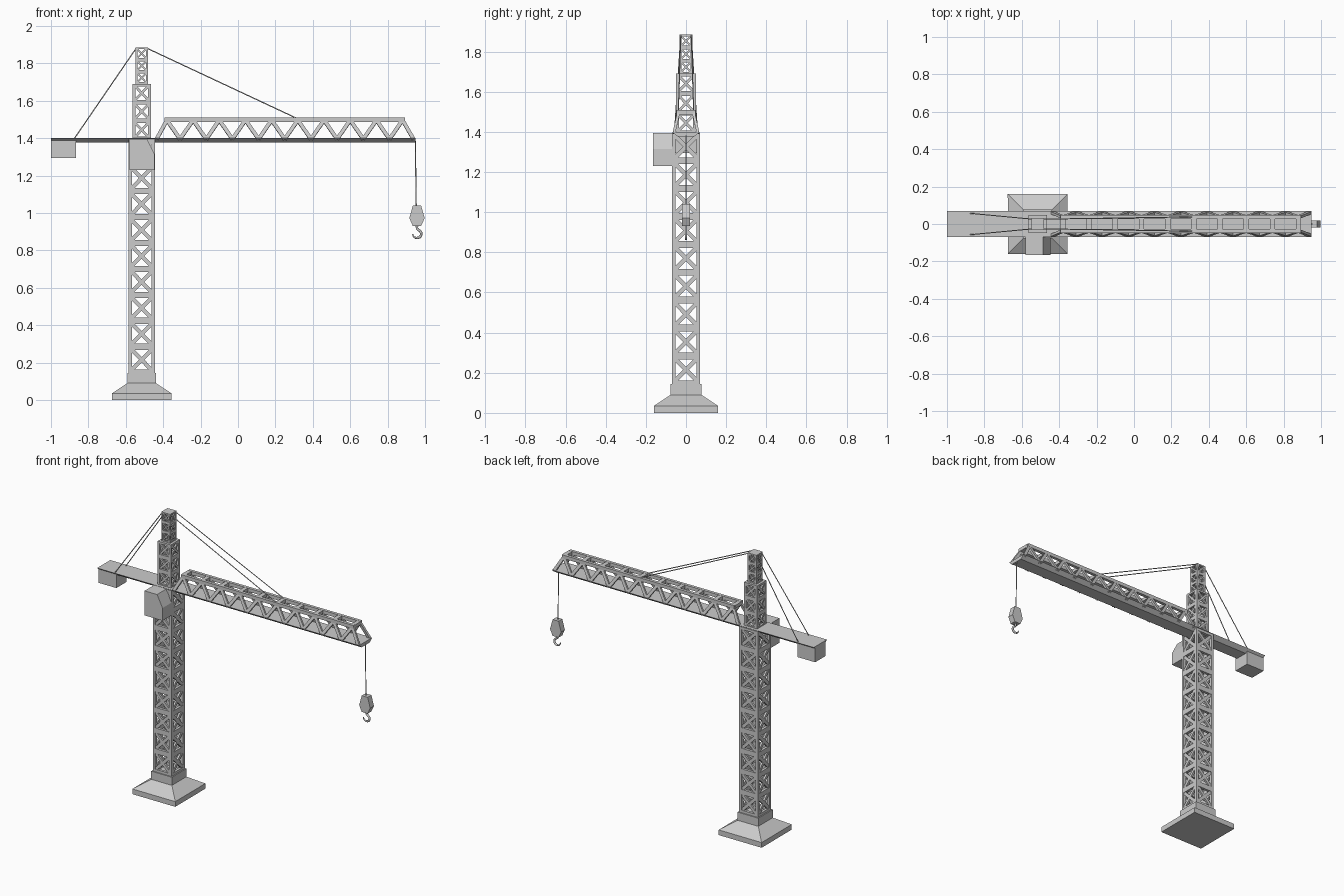
import bpy, bmesh, math
from mathutils import Vector, Matrix

cube = bpy.data.objects.get("Cube")
if cube:
    bpy.data.objects.remove(cube, do_unlink=True)

GREY = (0.6, 0.6, 0.6, 1)
mat = bpy.data.materials.new("light grey")
mat.use_nodes = True
mat.diffuse_color = GREY
mat.node_tree.nodes["Principled BSDF"].inputs["Base Color"].default_value = GREY

TX = -0.515           # tower axis
DECK = 1.40           # top of the jib deck


def finish(name, bm):
    bmesh.ops.recalc_face_normals(bm, faces=bm.faces)
    mesh = bpy.data.meshes.new(name)
    bm.to_mesh(mesh)
    bm.free()
    mesh.materials.append(mat)
    obj = bpy.data.objects.new(name, mesh)
    bpy.context.collection.objects.link(obj)
    return obj


def box(bm, x0, x1, y0, y1, z0, z1):
    size = Matrix.Diagonal((x1 - x0, y1 - y0, z1 - z0, 1))
    mid = Matrix.Translation(((x0 + x1) / 2, (y0 + y1) / 2, (z0 + z1) / 2))
    bmesh.ops.create_cube(bm, size=1, matrix=mid @ size)


def beam(bm, p, q, width, depth, normal):
    """Rectangular bar from p to q, with its depth along the normal."""
    p, q = Vector(p), Vector(q)
    a = (q - p).normalized()
    n = Vector(normal)
    n = (n - a * n.dot(a)).normalized()
    s = n.cross(a)
    rot = Matrix((s, n, a)).transposed().to_4x4()
    size = Matrix.Diagonal((width, depth, (q - p).length, 1))
    bmesh.ops.create_cube(bm, size=1, matrix=Matrix.Translation((p + q) / 2) @ rot @ size)


def rope(bm, p, q, r=0.003):
    p, q = Vector(p), Vector(q)
    rot = (q - p).to_track_quat('Z', 'Y').to_matrix().to_4x4()
    bmesh.ops.create_cone(bm, cap_ends=True, segments=6, radius1=r, radius2=r,
                          depth=(q - p).length, matrix=Matrix.Translation((p + q) / 2) @ rot)


def prism(bm, points, offset):
    """Extrude a closed polygon along an offset."""
    face = bm.faces.new([bm.verts.new(p) for p in points])
    out = bmesh.ops.extrude_face_region(bm, geom=[face], use_keep_orig=True)
    verts = [g for g in out["geom"] if isinstance(g, bmesh.types.BMVert)]
    bmesh.ops.translate(bm, verts=verts, vec=offset)


def lattice(name, half, z0, z1, panels, leg, rail, cap):
    """Square mast of corner legs, rails and crossed braces."""
    bm = bmesh.new()
    for sx in (-1, 1):
        for sy in (-1, 1):
            x, y = TX + sx * (half - leg / 2), sy * (half - leg / 2)
            box(bm, x - leg / 2, x + leg / 2, y - leg / 2, y + leg / 2, z0, z1)
    pitch = (z1 - z0) / panels
    inner = half - leg
    for side in range(4):
        turn = Matrix.Translation((TX, 0, 0)) @ Matrix.Rotation(side * math.pi / 2, 4, 'Z')
        n = turn.to_3x3() @ Vector((0, 1, 0))
        y = -half + leg / 2
        for i in range(panels + 1):
            lo = max(z0, z0 + i * pitch - rail / 2)
            hi = min(z1, z0 + i * pitch + rail / 2)
            beam(bm, turn @ Vector((0, y, lo)), turn @ Vector((0, y, hi)), 2 * inner, leg, n)
        for i in range(panels):
            lo, hi = z0 + i * pitch + rail / 2, z0 + (i + 1) * pitch - rail / 2
            for s in (-1, 1):
                beam(bm, turn @ Vector((-s * inner, y, lo)), turn @ Vector((s * inner, y, hi)),
                     inner * 0.4, leg * 0.7, n)
    if cap:
        box(bm, TX - half, TX + half, -half, half, z1 - 0.008, z1)
    return finish(name, bm)


# Foundation: slab, sloped plinth and collar
bm = bmesh.new()
box(bm, TX - 0.16, TX + 0.16, -0.16, 0.16, 0, 0.035)
bmesh.ops.create_cone(bm, cap_ends=True, segments=4, radius1=0.16 * math.sqrt(2),
                      radius2=0.077 * math.sqrt(2), depth=0.055,
                      matrix=Matrix.Translation((TX, 0, 0.0625)) @ Matrix.Rotation(math.pi / 4, 4, 'Z'))
box(bm, TX - 0.077, TX + 0.077, -0.077, 0.077, 0.09, 0.145)
finish("foundation", bm)

# Tower sections
lattice("lower_tower", 0.07, 0.145, 1.395, 9, 0.018, 0.034, True)
lattice("middle_tower", 0.049, 1.395, 1.69, 3, 0.015, 0.026, True)
lattice("upper_tower", 0.033, 1.69, 1.885, 3, 0.010, 0.018, True)

# Long deck with undercut sides
bm = bmesh.new()
prism(bm, [(-1, -0.07, DECK), (-1, 0.07, DECK), (-1, 0.042, 1.377), (-1, -0.042, 1.377)],
      (1.95, 0, 0))
finish("jib_deck", bm)

# Counterweight
bm = bmesh.new()
box(bm, -1, -0.867, -0.055, 0.055, 1.295, 1.39)
finish("counterweight", bm)

# Operator cabin with sloped windscreen
bm = bmesh.new()
profile = [(-0.58, 1.23), (-0.446, 1.23), (-0.446, 1.315), (-0.487, 1.395), (-0.58, 1.395)]
prism(bm, [(x, -0.165, z) for x, z in profile], (0, 0.1, 0))
finish("cabin", bm)

# Jib truss: top chords, rungs and zigzag sides
bm = bmesh.new()
X0, X1, BAYS = -0.38, 0.88, 9
step = (X1 - X0) / BAYS
TOP_Y, LOW_Y, TOP_Z = 0.037, 0.060, 1.50
peaks = [X0 + i * step for i in range(BAYS + 1)]
feet = [-0.435] + [x + step / 2 for x in peaks[:-1]] + [0.938]
for s in (-1, 1):
    y = s * TOP_Y
    box(bm, X0 - 0.012, X1 + 0.012, y - 0.01, y + 0.01, TOP_Z - 0.013, TOP_Z + 0.01)
    for i, x in enumerate(peaks):
        for foot in (feet[i], feet[i + 1]):
            beam(bm, (foot, s * LOW_Y, DECK - 0.005), (x, y, TOP_Z - 0.004),
                 0.02, 0.014, (0, s, 0.22))
for x in peaks:
    box(bm, x - 0.014, x + 0.014, -TOP_Y, TOP_Y, TOP_Z - 0.013, TOP_Z + 0.009)
finish("jib_truss", bm)

# Stay cables
bm = bmesh.new()
for s in (-1, 1):
    rope(bm, (TX - 0.03, s * 0.026, 1.88), (-0.875, s * 0.057, DECK - 0.002))
    rope(bm, (TX + 0.03, s * 0.026, 1.88), (0.31, s * 0.038, TOP_Z + 0.008))
finish("stay_cables", bm)

# Hoist rope
HX = 0.957
bm = bmesh.new()
rope(bm, (0.948, 0, 1.385), (0.953, 0, 1.03))
finish("hoist_rope", bm)

# Hook block: bulged hexagonal plate
bm = bmesh.new()
outline = [(-0.022, 1.04), (0.022, 1.04), (0.041, 0.972), (0.022, 0.93), (-0.022, 0.93), (-0.041, 0.972)]
prism(bm, [(HX + x, -0.02, z) for x, z in outline], (0, 0.04, 0))
finish("hook_block", bm)

# Hook: tapered curved bar
curve = bpy.data.curves.new("hook", 'CURVE')
curve.dimensions = '3D'
curve.bevel_depth = 0.007
curve.bevel_resolution = 1
curve.use_fill_caps = True
path = [(HX, 0.935), (HX, 0.916)]
for i in range(11):
    a = math.radians(70 - i * 25)
    path.append((HX + 0.023 * math.cos(a), 0.888 + 0.022 * math.sin(a)))
spline = curve.splines.new('POLY')
spline.points.add(len(path) - 1)
for i, (pt, (x, z)) in enumerate(zip(spline.points, path)):
    pt.co = (x, 0, z, 1)
    pt.radius = 1 if i < 9 else 1 - 0.15 * (i - 8)
curve.materials.append(mat)
hook = bpy.data.objects.new("hook", curve)
bpy.context.collection.objects.link(hook)
bpy.context.view_layer.objects.active = hook
hook.select_set(True)
bpy.ops.object.convert(target='MESH')
